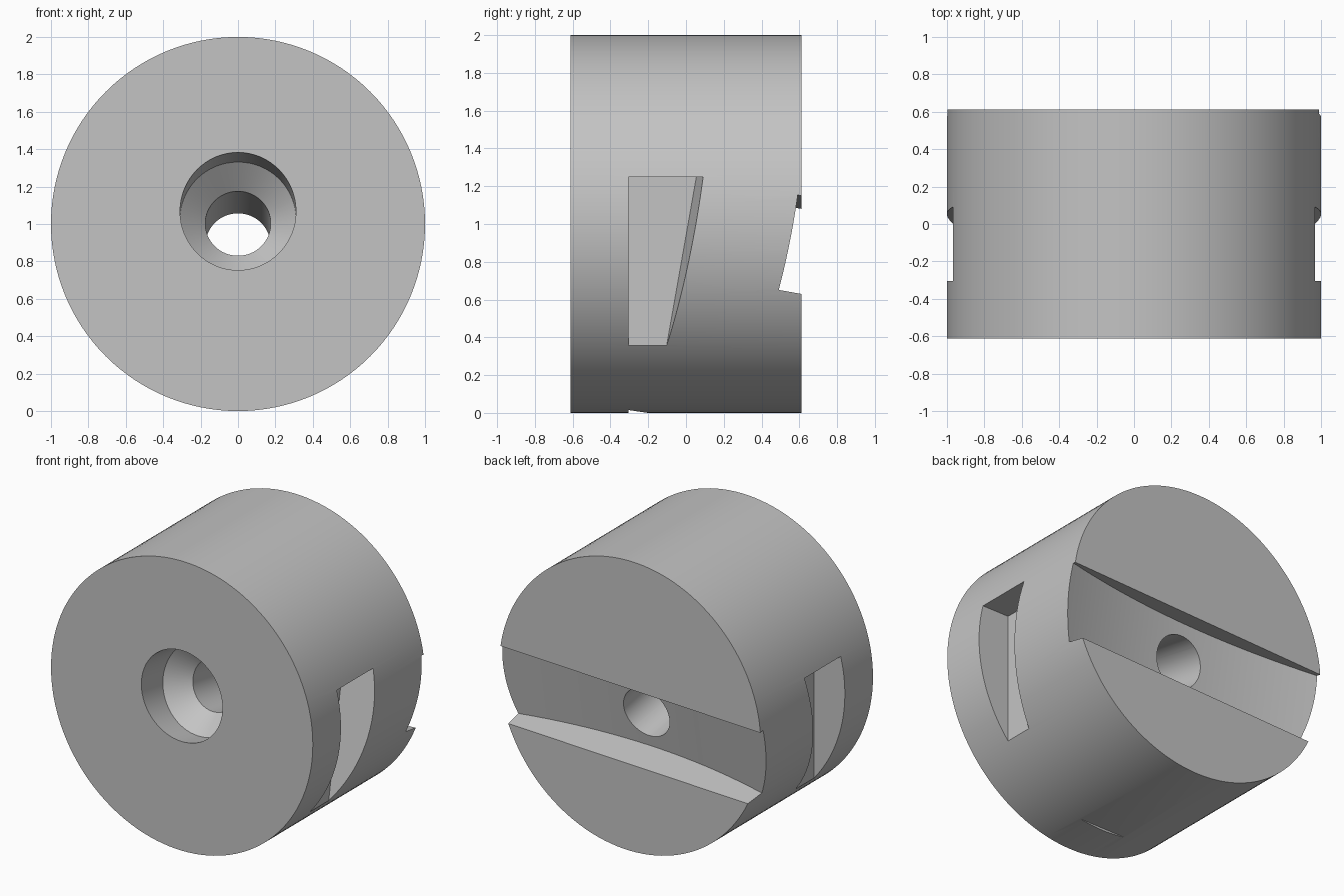
import bpy, bmesh
from math import sin, cos, tan, pi, radians
from mathutils import Matrix, Vector

cube = bpy.data.objects.get("Cube")
if cube:
    bpy.data.objects.remove(cube, do_unlink=True)

TILT = radians(10)
SLOPE = tan(TILT)
HALF = 0.612          # half the body length

grey = bpy.data.materials.new("plain grey")
grey.use_nodes = True
grey.diffuse_color = (0.55, 0.55, 0.55, 1)
grey.node_tree.nodes["Principled BSDF"].inputs["Base Color"].default_value = grey.diffuse_color


def loft(name, rings):
    """Closed solid through a list of equal-length point rings."""
    bm = bmesh.new()
    loops = [[bm.verts.new(p) for p in ring] for ring in rings]
    for a, b in zip(loops, loops[1:]):
        for i in range(len(a)):
            j = (i + 1) % len(a)
            bm.faces.new((a[i], a[j], b[j], b[i]))
    bm.faces.new(loops[0])
    bm.faces.new(loops[-1])
    bmesh.ops.recalc_face_normals(bm, faces=bm.faces)
    mesh = bpy.data.meshes.new(name)
    bm.to_mesh(mesh)
    bm.free()
    mesh.materials.append(grey)
    obj = bpy.data.objects.new(name, mesh)
    bpy.context.collection.objects.link(obj)
    return obj


def turned(name, profile, matrix, sides):
    """Solid of revolution about local y from (y, radius) pairs."""
    angles = [2 * pi * i / sides for i in range(sides)]
    return loft(name, [[matrix @ Vector((r * cos(a), y, r * sin(a))) for a in angles]
                       for y, r in profile])


# Round body lying along y
body = turned("round_body", [(-HALF, 1), (HALF, 1)], Matrix.Translation((0, 0, 1)), 128)

# Tilted countersunk bore
axis = Matrix.Translation((0, 0, 0.96)) @ Matrix.Rotation(-TILT, 4, "X")
cutters = [turned("bore_cutter",
                  [(-1, 0.31), (-0.38, 0.31), (-0.245, 0.175), (1, 0.175)], axis, 64)]


# Tilted groove across the back with a hollowed floor
def groove_ring(x):
    floor, outer = [], []
    for edge in (0.597, 1.115):
        z0 = edge + 0.035 * x + SLOPE * HALF
        y = (0.271 + 0.12 * x * x + SLOPE * z0) / (1 + SLOPE ** 2)
        floor.append((x, y, z0 - SLOPE * y))
        outer.append((x, 0.9, z0 - SLOPE * 0.9))
    return floor + outer[::-1]


cutters.append(loft("groove_cutter", [groove_ring(-1.1 + 2.2 * i / 40) for i in range(41)]))


# Wedge-shaped pocket on each side
def pocket_ring(x, side):
    ring = [(side * x, -0.305, 0.355), (side * x, -0.305, 1.25)]
    for z in (1.25, 0.355):
        ring.append((side * x, 0.055 + SLOPE * (z - 1.25 + x - 0.765), z))
    return ring


for side in (1, -1):
    cutters.append(loft("pocket_cutter", [pocket_ring(x, side) for x in (0.765, 1.2)]))

# Shallow nick under the body
nick = [(-0.305, 0.015), (-0.2, 0), (-0.2, -0.1), (-0.305, -0.1)]
cutters.append(loft("nick_cutter", [[(x, y, z) for y, z in nick] for x in (-0.4, 0.4)]))

# Cut everything out of the body
bpy.context.view_layer.objects.active = body
body.select_set(True)
for cutter in cutters:
    cutter.hide_render = True
    mod = body.modifiers.new("cut", "BOOLEAN")
    mod.operation = "DIFFERENCE"
    mod.solver = "EXACT"
    mod.object = cutter
    bpy.ops.object.modifier_apply(modifier=mod.name)
    bpy.data.objects.remove(cutter, do_unlink=True)

bpy.ops.object.select_all(action="DESELECT")
body.select_set(True)
bpy.ops.object.shade_smooth_by_angle(angle=radians(20))
